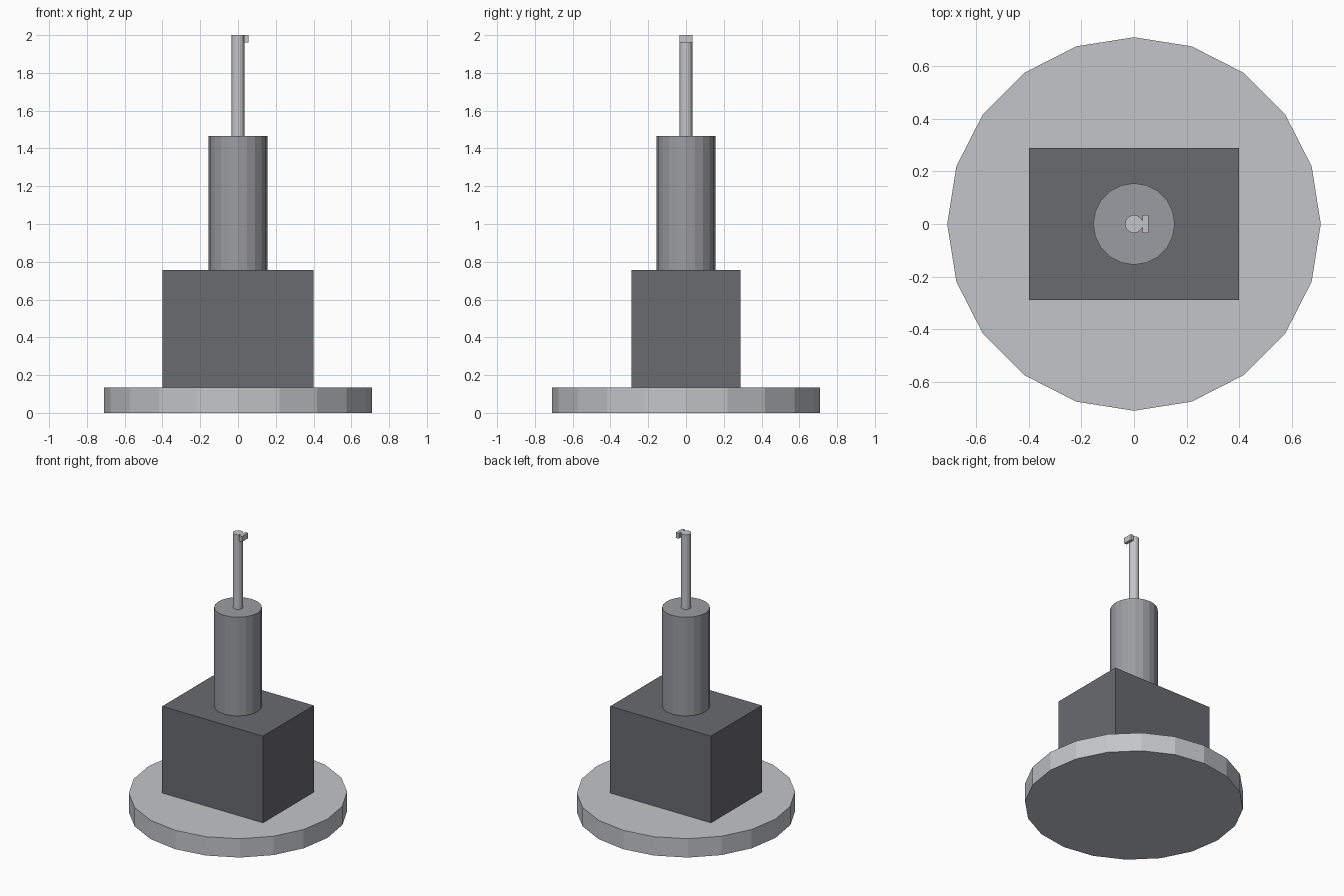
import bpy

cube = bpy.data.objects.get("Cube")
if cube:
    bpy.data.objects.remove(cube, do_unlink=True)


def material(name, rgb):
    m = bpy.data.materials.new(name)
    m.use_nodes = True
    color = (*rgb, 1)
    m.diffuse_color = color
    m.node_tree.nodes["Principled BSDF"].inputs["Base Color"].default_value = color
    return m


light_grey = material("light grey", (0.55, 0.56, 0.58))
mid_grey = material("mid grey", (0.33, 0.335, 0.36))
dark_grey = material("dark grey", (0.14, 0.145, 0.16))


def finish(name, mat):
    ob = bpy.context.object
    ob.name = name
    ob.data.materials.append(mat)
    return ob


def cylinder(name, radius, z0, z1, mat, sides=20):
    bpy.ops.mesh.primitive_cylinder_add(vertices=sides, radius=radius, depth=z1 - z0,
                                        location=(0, 0, (z0 + z1) / 2))
    return finish(name, mat)


def box(name, x0, x1, half_y, z0, z1, mat):
    bpy.ops.mesh.primitive_cube_add(size=1, location=((x0 + x1) / 2, 0, (z0 + z1) / 2))
    ob = finish(name, mat)
    ob.scale = (x1 - x0, 2 * half_y, z1 - z0)
    bpy.ops.object.transform_apply(location=False, rotation=False, scale=True)
    return ob


# Round foot and rectangular body
cylinder("base_disc", 0.71, 0, 0.135, light_grey)
box("body_block", -0.4, 0.4, 0.288, 0.135, 0.757, dark_grey)

# Column, thin rod and the small tab at its tip
cylinder("column", 0.155, 0.757, 1.465, mid_grey)
cylinder("rod", 0.034, 1.465, 2.0, light_grey)
box("tip_tab", 0.033, 0.055, 0.034, 1.96, 2.0, light_grey)
